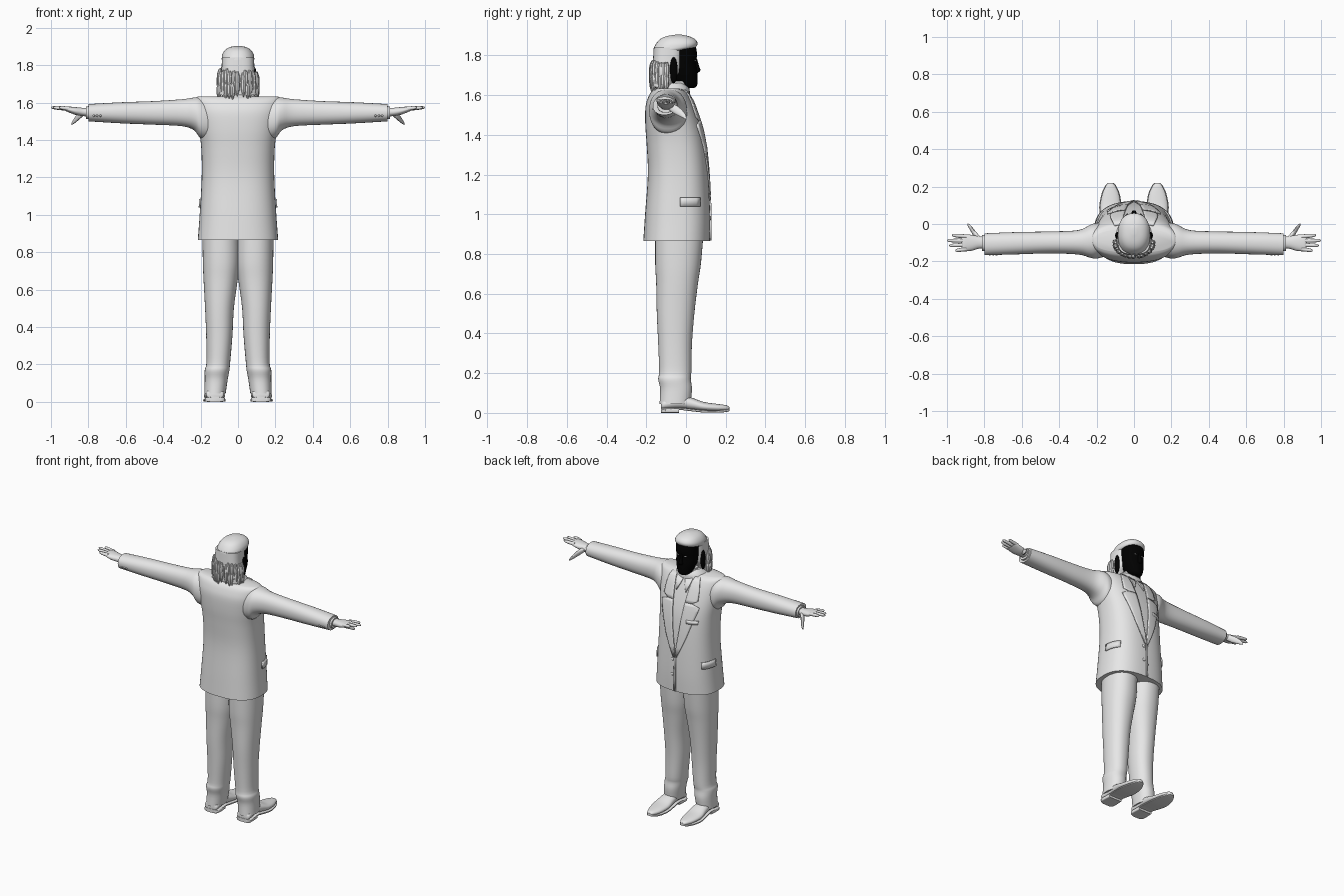
import bpy, bmesh, math, random
from mathutils import Matrix, Vector

random.seed(4)
if "Cube" in bpy.data.objects:
    bpy.data.objects.remove(bpy.data.objects["Cube"])


def material(name, value):
    m = bpy.data.materials.new(name)
    m.use_nodes = True
    colour = (value, value, value, 1)
    m.diffuse_color = colour
    m.node_tree.nodes["Principled BSDF"].inputs["Base Color"].default_value = colour
    return m


GREY = material("light_grey", 0.8)
BLACK = material("black", 0.0)
parts = []


def finish(name, bm, mat):
    bmesh.ops.recalc_face_normals(bm, faces=bm.faces)
    mesh = bpy.data.meshes.new(name)
    bm.to_mesh(mesh)
    bm.free()
    mesh.materials.append(mat)
    ob = bpy.data.objects.new(name, mesh)
    bpy.context.collection.objects.link(ob)
    parts.append(ob)
    return ob


def smooth_rows(rows, steps=4):
    """Catmull-Rom resampling of section rows."""
    out = []
    for i in range(len(rows) - 1):
        quad = [rows[max(i - 1, 0)], rows[i], rows[i + 1], rows[min(i + 2, len(rows) - 1)]]
        for k in range(steps):
            t = k / steps
            out.append([b + t / 2 * (c - a + t * (2 * a - 5 * b + 4 * c - d + t * (3 * (b - c) + d - a)))
                        for a, b, c, d in zip(*quad)])
    return out + [list(rows[-1])]


def power(t, e):
    return math.copysign(abs(t) ** (2 / e), t)


def loft(name, rows, axis="z", mat=GREY, e=2.2, side=1, n=32, steps=4):
    """Rows are (position on axis, low a, high a, low b, high b)."""
    order = {"x": (0, 1, 2), "y": (1, 0, 2), "z": (2, 0, 1)}[axis]
    bm = bmesh.new()
    rings = []
    for t, a0, a1, b0, b1 in smooth_rows(rows, steps):
        ring = []
        for k in range(n):
            ang = math.tau * k / n
            p = Vector()
            p[order[0]] = t
            p[order[1]] = (a0 + a1) / 2 + (a1 - a0) / 2 * power(math.cos(ang), e)
            p[order[2]] = (b0 + b1) / 2 + (b1 - b0) / 2 * power(math.sin(ang), e)
            p.x *= side
            ring.append(bm.verts.new(p))
        rings.append(ring)
    for low, high in zip(rings, rings[1:]):
        for k in range(n):
            j = (k + 1) % n
            bm.faces.new((low[k], low[j], high[j], high[k]))
    bm.faces.new(rings[0])
    bm.faces.new(rings[-1])
    return finish(name, bm, mat)


def sym(rows):
    return [(z, -r, r, y0, y1) for z, r, y0, y1 in rows]


def ball(name, loc, size, mat=GREY):
    bm = bmesh.new()
    bmesh.ops.create_uvsphere(bm, u_segments=16, v_segments=10, radius=1,
                              matrix=Matrix.Translation(loc) @ Matrix.Diagonal((*size, 1)))
    return finish(name, bm, mat)


# Jacket body
JACKET = sym([(0.865, .215, -.215, .12), (1.0, .205, -.206, .121), (1.2, .194, -.192, .112),
              (1.35, .196, -.198, .098), (1.45, .208, -.205, .076), (1.54, .222, -.204, .045),
              (1.59, .228, -.19, .022), (1.62, .228, -.172, .0), (1.633, .215, -.15, -.03)])
JACKET_E = 2.5
loft("jacket_body", JACKET, e=JACKET_E, n=64)
JACKET_FINE = smooth_rows(JACKET, 8)


def on_jacket(z, x=None, y=None, off=0.0):
    """Point on the jacket at a height, found from x (front) or y (side)."""
    for lo, hi in zip(JACKET_FINE, JACKET_FINE[1:]):
        if z <= hi[0]:
            break
    f = (z - lo[0]) / (hi[0] - lo[0])
    _, _, rx, y0, y1 = [a + (b - a) * f for a, b in zip(lo, hi)]
    yc, ry = (y0 + y1) / 2, (y1 - y0) / 2
    if y is None:
        return Vector((x, yc + off + ry * (1 - abs(x / rx) ** JACKET_E) ** (1 / JACKET_E), z))
    return Vector((off + rx * (1 - abs((y - yc) / ry) ** JACKET_E) ** (1 / JACKET_E), y, z))


def sheet(name, grid, side=1, thick=0.008):
    """Thin plate through a grid of points."""
    bm = bmesh.new()
    vs = [[bm.verts.new((p.x * side, p.y, p.z)) for p in row] for row in grid]
    for r0, r1 in zip(vs, vs[1:]):
        for k in range(len(r0) - 1):
            bm.faces.new((r0[k], r0[k + 1], r1[k + 1], r1[k]))
    ob = finish(name, bm, GREY)
    mod = ob.modifiers.new("thickness", "SOLIDIFY")
    mod.thickness = thick
    mod.offset = 0


def front_plate(name, edges, side=1, cols=6):
    """Edges are (height, inner x, outer x)."""
    fine = smooth_rows(edges, 1)
    sheet(name, [[on_jacket(z, x=a + (b - a) * k / cols, off=0.004) for k in range(cols + 1)]
                 for z, a, b in fine], side)


# Lapels, upper collar and shirt collar points
for side, label in ((1, "left"), (-1, "right")):
    front_plate(label + "_lapel", [(1.1, 0, .012), (1.17, .008, .045), (1.25, .02, .078),
                                   (1.34, .031, .108), (1.42, .04, .135), (1.45, .043, .142),
                                   (1.47, .046, .09)], side)
    front_plate(label + "_collar", [(1.47, .046, .09), (1.49, .048, .128), (1.55, .055, .125),
                                    (1.6, .062, .115), (1.625, .068, .105)], side)
    front_plate(label + "_shirt_collar", [(1.53, .035, .037), (1.57, .018, .05), (1.615, .004, .06)], side)
    ys = [-.03 + .02 * k for k in range(6)]
    sheet(label + "_pocket_flap", [[on_jacket(z, y=y, off=.004) for y in ys]
                                   for z in (1.04, 1.065, 1.085)], side)
front_plate("breast_pocket", [(1.34, -.14, -.07), (1.365, -.145, -.07)])
front_plate("jacket_front_edge", [(z, -.008, .004) for z in (.868, .95, 1.03, 1.1)])
for z in (.98, 1.08):
    ball("jacket_button", on_jacket(z, x=.02), (.01, .006, .01))

# Neck and collar stand
loft("neck", sym([(1.58, .06, -.11, .02), (1.67, .055, -.1, .015)]), e=2)
loft("collar_stand", sym([(1.6, .125, -.17, .02), (1.635, .095, -.15, .016), (1.66, .07, -.13, -.005)]))

# Sleeves, cuffs, hands, trousers and shoes
for side, label in ((1, "left"), (-1, "right")):
    loft(label + "_sleeve", [(.14, -.17, .0, 1.4, 1.6), (.2, -.185, .005, 1.41, 1.626),
                             (.235, -.18, -.005, 1.452, 1.627), (.3, -.163, -.033, 1.474, 1.618),
                             (.45, -.157, -.04, 1.482, 1.608), (.62, -.162, -.043, 1.489, 1.602),
                             (.8, -.167, -.05, 1.5, 1.592)], "x", side=side, n=40)
    loft(label + "_shirt_cuff", [(.78, -.145, -.06, 1.51, 1.582), (.812, -.143, -.06, 1.512, 1.58)],
         "x", side=side)
    for k in range(3):
        ball(label + "_sleeve_button", (side * (.735 + .018 * k), -.163, 1.53), (.006, .006, .006))
    loft(label + "_palm", [(.79, -.13, -.07, 1.525, 1.57), (.83, -.132, -.066, 1.528, 1.572),
                           (.87, -.143, -.058, 1.535, 1.576), (.91, -.146, -.056, 1.55, 1.579),
                           (.922, -.138, -.064, 1.556, 1.575)], "x", side=side)
    fingers = (("index", -.067, -.06, .973), ("middle", -.09, -.088, 1.0),
               ("ring", -.112, -.115, .988), ("little", -.134, -.142, .955))
    for finger, y0, y1, tip in fingers:
        path = []
        for f, r in ((0, .011), (.5, .0105), (.88, .008), (1, .002)):
            y, z = y0 + (y1 - y0) * f, 1.566 + .008 * f
            path.append((.895 + (tip - .895) * f, y - r, y + r, z - r, z + r))
        loft(f"{label}_{finger}_finger", path, "x", side=side, n=12, e=2)
    loft(label + "_thumb", [(.825, -.1, -.065, 1.53, 1.56), (.85, -.077, -.035, 1.508, 1.55),
                            (.875, -.035, -.005, 1.488, 1.518), (.89, -.01, .003, 1.48, 1.492)],
         "x", side=side, n=14, e=2)

    loft(label + "_trouser_leg", [(.045, .066, .18, -.133, .022), (.12, .055, .178, -.13, .03),
                                  (.17, .046, .178, -.14, .024), (.21, .042, .169, -.135, .027),
                                  (.35, .03, .17, -.14, .03), (.5, .022, .176, -.147, .042),
                                  (.65, .002, .184, -.15, .06), (.75, -.01, .188, -.155, .075),
                                  (.9, -.01, .19, -.155, .088)], side=side, n=40)
    SHOE = [(-.125, .09, .155, .015, .05), (-.11, .074, .172, .014, .07), (-.03, .076, .168, .02, .088),
            (.03, .073, .175, .014, .076), (.09, .07, .182, .008, .055), (.16, .08, .17, .007, .045),
            (.205, .1, .15, .011, .038), (.22, .115, .135, .016, .028)]
    loft(label + "_shoe", SHOE, "y", side=side)
    loft(label + "_sole", [(y, a - .004, b + .004, z - .006, z + .006) for y, a, b, z, _ in SHOE],
         "y", side=side, e=6)
    loft(label + "_heel", [(-.127, .09, .155, 0, .025), (-.11, .07, .175, 0, .025),
                           (-.035, .072, .172, 0, .025)], "y", side=side, e=6)

# Face
loft("face", sym([(1.636, .022, -.01, .042), (1.65, .042, -.04, .056), (1.69, .058, -.07, .058),
                  (1.72, .066, -.085, .056), (1.76, .071, -.1, .05), (1.8, .073, -.11, .055),
                  (1.84, .072, -.11, .05), (1.87, .05, -.09, .03)]), mat=BLACK)
loft("nose", sym([(1.712, .012, .04, .06), (1.725, .014, .04, .073), (1.745, .009, .04, .066),
                  (1.785, .006, .04, .055)]), mat=BLACK, n=16)
for side, label in ((1, "left"), (-1, "right")):
    ball(label + "_eye", (side * .027, .047, 1.773), (.01, .004, .003))
    ball(label + "_ear", (side * .087, -.062, 1.725), (.014, .02, .066), BLACK)

# Hair: crown, long back and loose ends
loft("hair_crown", sym([(1.825, .086, -.164, .0), (1.838, .087, -.162, .045), (1.86, .083, -.15, .058),
                        (1.882, .068, -.13, .045), (1.896, .045, -.1, .015), (1.904, .012, -.055, -.02)]), e=2.3)
loft("hair_back", sym([(1.64, .1, -.172, -.075), (1.68, .098, -.172, -.055), (1.72, .092, -.17, -.025),
                       (1.78, .088, -.166, -.015), (1.84, .086, -.162, -.01)]), e=2.9)
for layer in range(2):
    for k in range(15):
        ang = math.radians(175 + 190 * k / 14 + random.uniform(-4, 4))
        strand = []
        tip = 1.61 + .05 * layer + random.uniform(0, .025)
        for f, r in ((0, .001), (.3, .011), (.7, .014), (1, .006)):
            spread = 1.04 + .07 * (1 - f)
            x, y = .095 * spread * math.cos(ang), -.105 + .064 * spread * math.sin(ang)
            strand.append((tip + .1 * f, x - r, x + r, y - r, y + r))
        loft("hair_strand", strand, n=8, e=2, steps=2)

# Smooth shading with crisp edges
bpy.ops.object.select_all(action="DESELECT")
for ob in parts:
    ob.select_set(True)
bpy.context.view_layer.objects.active = parts[0]
bpy.ops.object.shade_smooth_by_angle(angle=math.radians(40))
